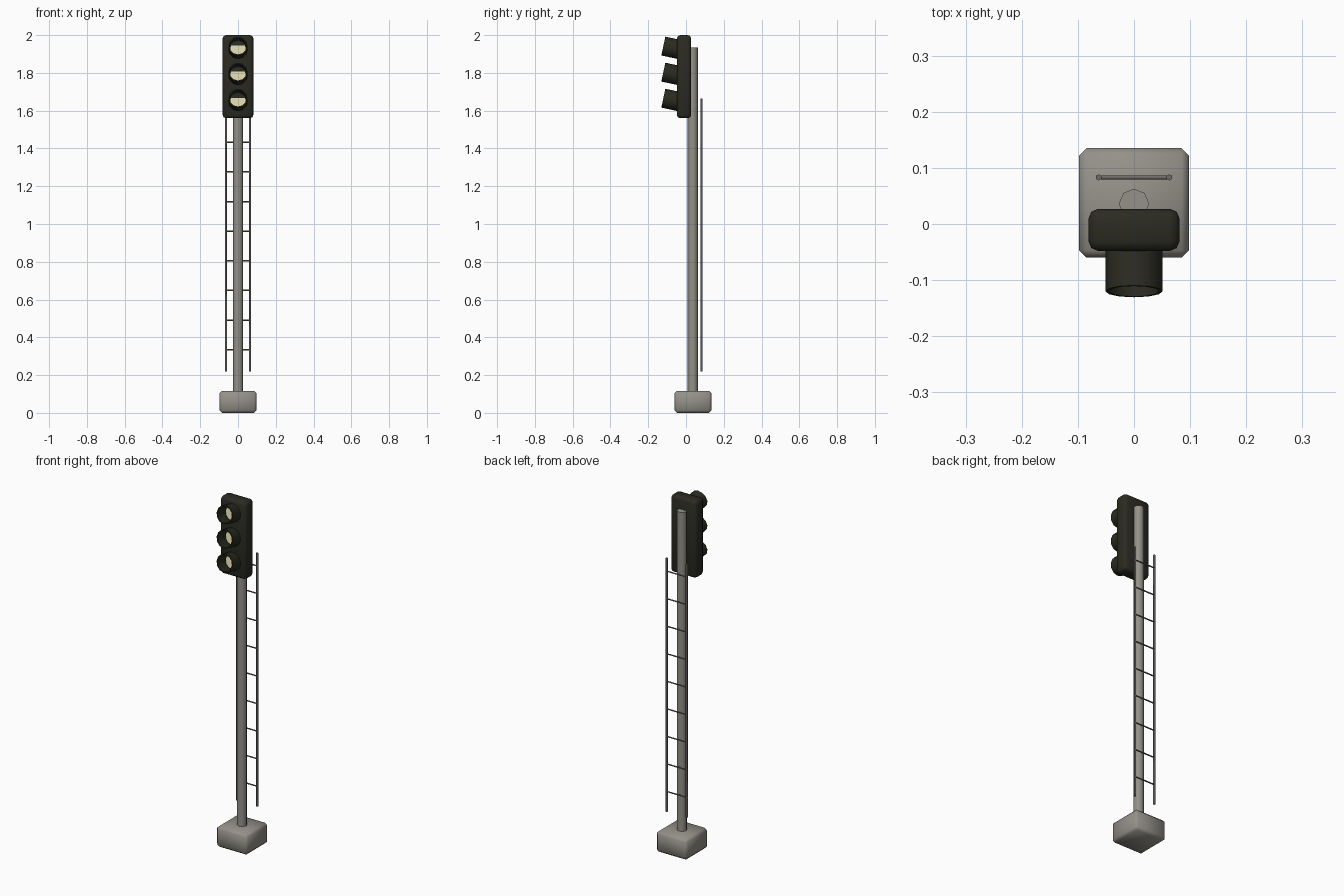
import bpy, bmesh, math
from mathutils import Matrix, Vector

default = bpy.data.objects.get("Cube")
if default:
    bpy.data.objects.remove(default, do_unlink=True)


def material(name, rgb):
    m = bpy.data.materials.new(name)
    m.use_nodes = True
    m.diffuse_color = (*rgb, 1)
    m.node_tree.nodes["Principled BSDF"].inputs["Base Color"].default_value = (*rgb, 1)
    return m


GREY = material("warm grey", (0.30, 0.285, 0.25))
STEEL = material("ladder grey", (0.16, 0.15, 0.135))
BLACK = material("olive black", (0.024, 0.024, 0.016))
CREAM = material("lens cream", (0.72, 0.66, 0.42))


def finish(bm, name, mat, smooth_angle=None):
    mesh = bpy.data.meshes.new(name)
    bm.to_mesh(mesh)
    bm.free()
    mesh.materials.append(mat)
    obj = bpy.data.objects.new(name, mesh)
    bpy.context.collection.objects.link(obj)
    if smooth_angle:
        bpy.ops.object.select_all(action="DESELECT")
        obj.select_set(True)
        bpy.context.view_layer.objects.active = obj
        bpy.ops.object.shade_smooth_by_angle(angle=math.radians(smooth_angle))
    return obj


def box(name, low, high, bevel, segments, mat):
    low, high = Vector(low), Vector(high)
    bm = bmesh.new()
    bmesh.ops.create_cube(bm, size=1, matrix=Matrix.Translation((low + high) / 2)
                          @ Matrix.Diagonal((*(high - low), 1)))
    bmesh.ops.bevel(bm, geom=bm.edges[:], offset=bevel, segments=segments,
                    profile=0.5, affect="EDGES")
    return finish(bm, name, mat, 50)


def rod(name, start, end, radius, sides, mat, smooth=None):
    start, end = Vector(start), Vector(end)
    axis = end - start
    turn = axis.to_track_quat("Z", "Y").to_matrix().to_4x4()
    bm = bmesh.new()
    bmesh.ops.create_cone(bm, cap_ends=True, segments=sides, radius1=radius,
                          radius2=radius, depth=axis.length,
                          matrix=Matrix.Translation((start + end) / 2) @ turn)
    return finish(bm, name, mat, smooth)


def hood(name, back, front, outer, inner, recess, sides):
    """Tube closed at the back, hollow from its front end."""
    axis = front - back
    place = Matrix.Translation(back) @ axis.to_track_quat("Z", "Y").to_matrix().to_4x4()
    profile = [(outer, 0), (outer, axis.length), (inner, axis.length), (inner, recess)]
    bm = bmesh.new()
    rings = []
    for r, h in profile:
        rings.append([bm.verts.new(place @ Vector((r * math.cos(a), r * math.sin(a), h)))
                      for a in (math.tau * i / sides for i in range(sides))])
    for lower, upper in zip(rings, rings[1:]):
        for i in range(sides):
            j = (i + 1) % sides
            bm.faces.new((lower[i], lower[j], upper[j], upper[i]))
    bm.faces.new(rings[0][::-1])
    bm.faces.new(rings[-1])
    return finish(bm, name, BLACK, 40)


# Foundation and mast
box("base_block", (-0.098, -0.06, 0), (0.098, 0.135, 0.117), 0.013, 1, GREY)
rod("mast", (0, 0.036, 0.1), (0, 0.036, 1.935), 0.027, 8, GREY, 50)

# Signal head
box("signal_housing", (-0.081, -0.048, 1.56), (0.081, 0.027, 2.0), 0.017, 2, BLACK)

# Three upward-tilted hoods with recessed lenses
tilt = math.radians(12)
forward = Vector((0, -math.cos(tilt), math.sin(tilt)))
for label, z in (("lower", 1.666), ("middle", 1.804), ("upper", 1.942)):
    front = Vector((0, -0.12, z))
    back = front - forward * 0.1
    hood(label + "_hood", back, front, 0.051, 0.045, 0.026, 12)
    rod(label + "_lens", back + forward * 0.02, back + forward * 0.03, 0.041, 12, CREAM)

# Rear ladder
for side, x in (("left", 0.063), ("right", -0.063)):
    rod(side + "_ladder_rail", (x, 0.083, 0.22), (x, 0.083, 1.665), 0.0055, 6, STEEL, 65)
for i in range(9):
    z = 0.334 + i * 0.157
    rod(f"ladder_rung_{i + 1}", (-0.063, 0.083, z), (0.063, 0.083, z), 0.004, 6, STEEL, 65)
